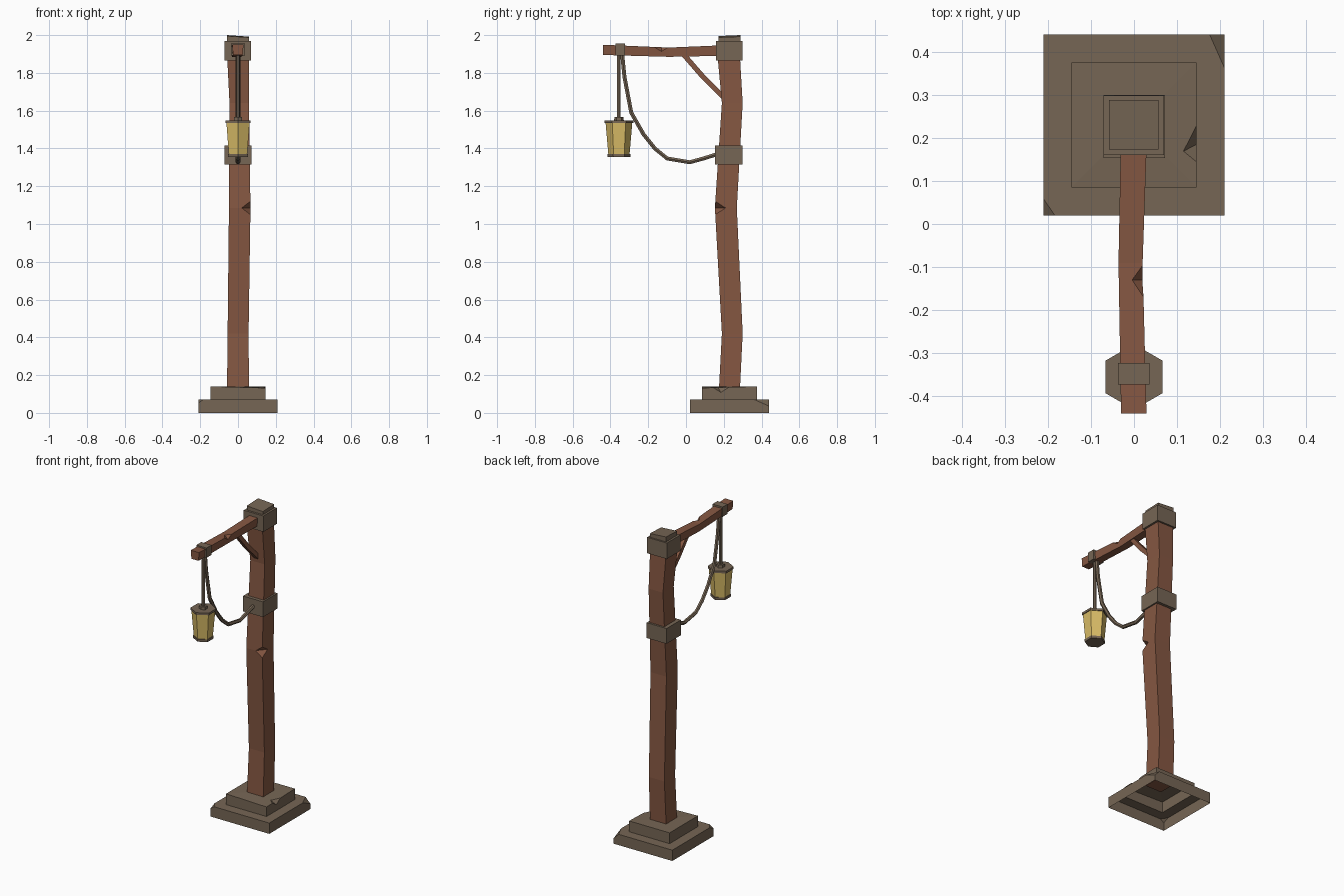
import bpy, bmesh, math
from mathutils import Vector

if "Cube" in bpy.data.objects:
    bpy.data.objects.remove(bpy.data.objects["Cube"])


def material(name, rgb):
    m = bpy.data.materials.new(name)
    m.diffuse_color = (*rgb, 1)
    m.use_nodes = True
    m.node_tree.nodes["Principled BSDF"].inputs["Base Color"].default_value = m.diffuse_color
    return m


WOOD = material("brown wood", (0.235, 0.096, 0.054))
IRON = material("grey brown iron", (0.181, 0.133, 0.090))
GLASS = material("yellow glass", (0.69, 0.50, 0.135))


def finish(name, bm, mat):
    bmesh.ops.recalc_face_normals(bm, faces=bm.faces[:])
    me = bpy.data.meshes.new(name)
    bm.to_mesh(me)
    bm.free()
    ob = bpy.data.objects.new(name, me)
    bpy.context.collection.objects.link(ob)
    if mat:
        me.materials.append(mat)
    return ob


def loft(name, rings, mat):
    """Closed solid through a list of rings with equal point counts."""
    bm = bmesh.new()
    rows = [[bm.verts.new(p) for p in r] for r in rings]
    n = len(rows[0])
    for a, b in zip(rows, rows[1:]):
        for i in range(n):
            j = (i + 1) % n
            bm.faces.new((a[i], a[j], b[j], b[i]))
    bm.faces.new(rows[0])
    bm.faces.new(rows[-1])
    return finish(name, bm, mat)


def rect(x0, x1, y0, y1, z):
    return [(x0, y0, z), (x1, y0, z), (x1, y1, z), (x0, y1, z)]


def box(name, x0, x1, y0, y1, z0, z1, mat):
    return loft(name, [rect(x0, x1, y0, y1, z0), rect(x0, x1, y0, y1, z1)], mat)


def hexagon(r, cy, z):
    # corners point along y, flat sides along x
    return [(r * math.sin(i * math.pi / 3), cy + r * math.cos(i * math.pi / 3), z)
            for i in range(6)]


def tube(name, path, r, sides, mat):
    """Tube along a (y, z) path in the x = 0 plane."""
    pts = [Vector((0, y, z)) for y, z in path]
    rings = []
    for i, p in enumerate(pts):
        t = (pts[min(i + 1, len(pts) - 1)] - pts[max(i - 1, 0)]).normalized()
        n = Vector((0, -t.z, t.y))
        ring = []
        for k in range(sides):
            a = 2 * math.pi * (k + 0.5) / sides
            ring.append(p + n * r * math.cos(a) + Vector((r * math.sin(a), 0, 0)))
        rings.append(ring)
    return loft(name, rings, mat)


def carve(ob, points):
    """Cut a chip shaped as the hull of the points out of the object."""
    bm = bmesh.new()
    for p in points:
        bm.verts.new(p)
    bmesh.ops.convex_hull(bm, input=bm.verts[:])
    cutter = finish("chip_cutter", bm, None)
    cutter.hide_render = True
    mod = ob.modifiers.new("chip", 'BOOLEAN')
    mod.operation = 'DIFFERENCE'
    mod.solver = 'EXACT'
    mod.object = cutter
    bpy.context.view_layer.update()
    dg = bpy.context.evaluated_depsgraph_get()
    me = bpy.data.meshes.new_from_object(ob.evaluated_get(dg))
    ob.modifiers.clear()
    ob.data = me
    bpy.data.objects.remove(cutter)


# stepped base, chipped, then opened underneath
def square(h, z):
    return rect(-h, h, 0.23 - h, 0.23 + h, z)


top = square(0.145, 0.14)
top[1] = (0.145, 0.085, 0.132)
base = loft("stepped_base", [square(0.21, 0), square(0.21, 0.07), square(0.145, 0.07),
                             top, square(0.05, 0.14)], IRON)
carve(base, [(0.175, 0.441, 0.0701), (0.211, 0.36, 0.0701), (0.211, 0.441, 0.034),
             (0.215, 0.445, 0.08)])
carve(base, [(-0.183, 0.019, 0.0701), (-0.211, 0.06, 0.0701), (-0.211, 0.019, 0.052),
             (-0.215, 0.015, 0.08)])
carve(base, [(0.146, 0.13, 0.142), (0.146, 0.24, 0.142), (0.146, 0.185, 0.108),
             (0.107, 0.165, 0.142)])
bm = bmesh.new()
bm.from_mesh(base.data)
under = [f for f in bm.faces if all(v.co.z < 0.001 for v in f.verts)]
bmesh.ops.delete(bm, geom=under, context='FACES')
bm.to_mesh(base.data)
bm.free()

# crooked post with a chipped edge
post = loft("post", [rect(-0.058, 0.058, 0.175, 0.286, 0.135),
                     rect(-0.055, 0.056, 0.190, 0.300, 0.42),
                     rect(-0.048, 0.066, 0.153, 0.269, 1.085),
                     rect(-0.045, 0.058, 0.190, 0.300, 1.64),
                     rect(-0.057, 0.057, 0.168, 0.286, 1.88)], WOOD)
carve(post, [(0.068, 0.151, 1.045), (0.068, 0.151, 1.125),
             (0.018, 0.151, 1.085), (0.068, 0.212, 1.085)])

# iron bands and cap
box("middle_band", -0.071, 0.072, 0.153, 0.300, 1.316, 1.415, IRON)
box("top_band", -0.071, 0.070, 0.160, 0.298, 1.865, 1.968, IRON)
loft("post_cap", [rect(-0.058, 0.057, 0.173, 0.288, 1.96),
                  [(-0.058, 0.173, 1.995), (0.057, 0.173, 1.988),
                   (0.057, 0.288, 1.992), (-0.058, 0.288, 2.0)]], IRON)


# sagging arm with a chipped edge
def arm_ring(x0, x1, y, z0, z1):
    return [(x0 + 0.004, y, z0), (x1 - 0.004, y, z0), (x1, y, z1), (x0, y, z1)]


arm = loft("arm", [arm_ring(-0.030, 0.029, -0.44, 1.895, 1.949),
                   arm_ring(-0.036, 0.020, -0.09, 1.885, 1.934),
                   arm_ring(-0.031, 0.029, 0.17, 1.890, 1.945)], WOOD)
carve(arm, [(0.025, -0.08, 1.94), (0.025, -0.18, 1.942), (-0.009, -0.13, 1.94),
            (0.025, -0.13, 1.908)])
tube("brace", [(-0.015, 1.90), (0.085, 1.785), (0.21, 1.66)], 0.019, 4, WOOD)

# lantern hanger
LY = -0.355
box("arm_collar", -0.037, 0.036, -0.373, -0.323, 1.892, 1.955, IRON)
tube("hanging_rod", [(LY, 1.55), (LY, 1.90)], 0.011, 6, IRON)
tube("hanging_cable", [(-0.338, 1.90), (-0.326, 1.78), (-0.29, 1.59), (-0.225, 1.475),
                       (-0.165, 1.40), (-0.1, 1.347), (0.02, 1.327), (0.1, 1.349),
                       (0.165, 1.37)], 0.012, 6, IRON)

# six-sided lantern
loft("lantern_glass", [hexagon(0.056, LY, 1.366), hexagon(0.071, LY, 1.54)], GLASS)
loft("lantern_bottom", [hexagon(0.060, LY, 1.355), hexagon(0.061, LY, 1.371)], IRON)
loft("lantern_lid", [hexagon(0.076, LY, 1.535), hexagon(0.076, LY, 1.549)], IRON)
loft("lantern_lid_knob", [hexagon(0.026, LY, 1.545), hexagon(0.024, LY, 1.566)], IRON)
